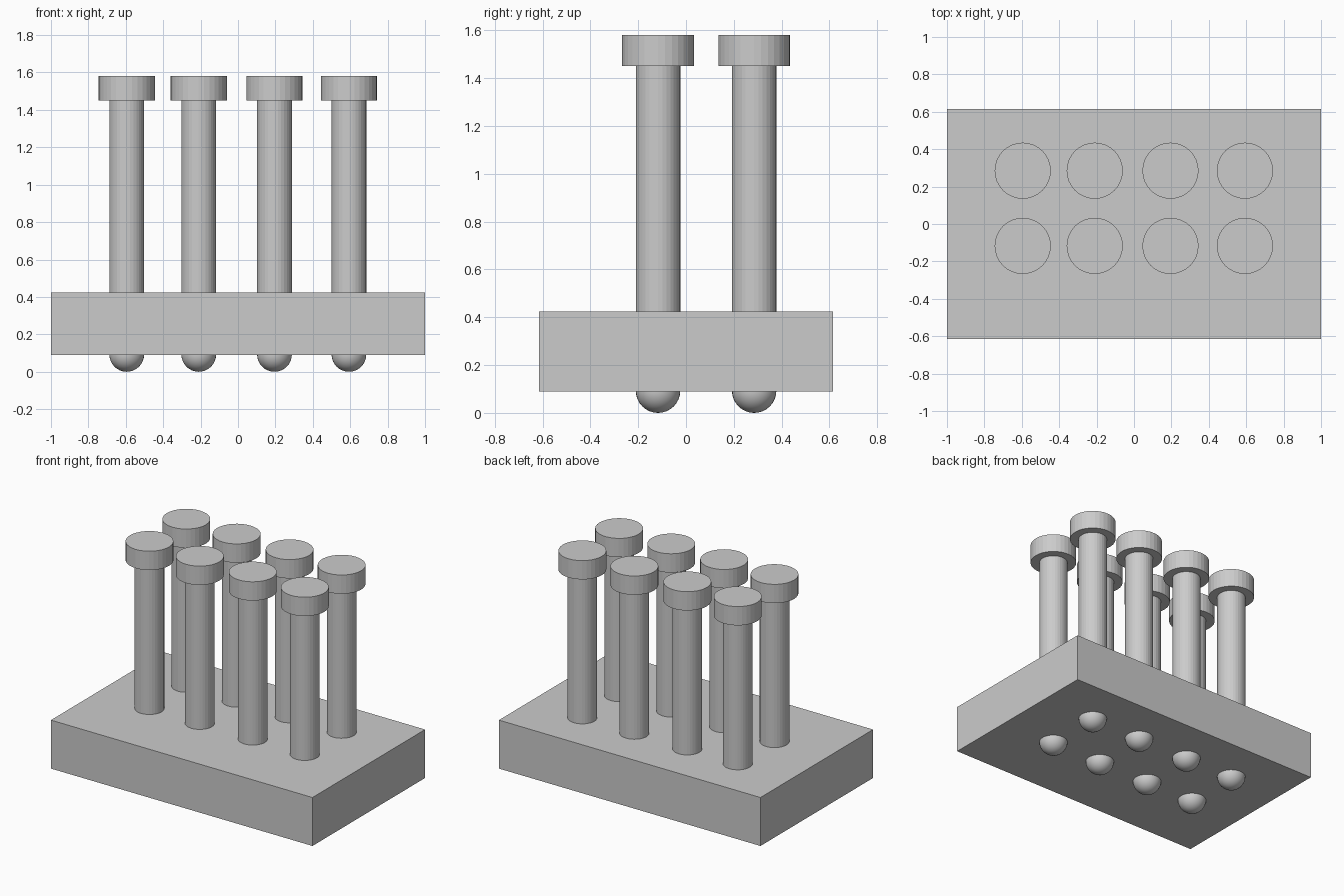
import bpy

old = bpy.data.objects.get("Cube")
if old:
    bpy.data.objects.remove(old, do_unlink=True)

grey = bpy.data.materials.new("light grey")
grey.use_nodes = True
colour = (0.6, 0.6, 0.6, 1)
grey.diffuse_color = colour
grey.node_tree.nodes["Principled BSDF"].inputs["Base Color"].default_value = colour

BASE_BOTTOM, BASE_TOP = 0.09, 0.425
CAP_BOTTOM, CAP_TOP = 1.45, 1.58
SHAFT_RADIUS, CAP_RADIUS = 0.093, 0.15


def finish(name):
    ob = bpy.context.object
    ob.name = name
    ob.data.materials.append(grey)
    return ob


def cylinder(name, x, y, bottom, top, radius):
    bpy.ops.mesh.primitive_cylinder_add(
        vertices=32, radius=radius, depth=top - bottom,
        location=(x, y, (bottom + top) / 2))
    return finish(name)


# Rectangular base block
bpy.ops.mesh.primitive_cube_add(size=1, location=(0, 0, (BASE_BOTTOM + BASE_TOP) / 2))
bpy.context.object.scale = (2, 1.23, BASE_TOP - BASE_BOTTOM)
finish("base_block")

# Two rows of capped pins, each with a rounded tip below the block
for row, y in (("front", -0.117), ("back", 0.285)):
    for i, x in enumerate((-0.595, -0.21, 0.195, 0.593), 1):
        tag = f"{row}_{i}"
        cylinder(f"pin_shaft_{tag}", x, y, SHAFT_RADIUS, CAP_BOTTOM, SHAFT_RADIUS)
        cylinder(f"pin_cap_{tag}", x, y, CAP_BOTTOM, CAP_TOP, CAP_RADIUS)
        bpy.ops.mesh.primitive_uv_sphere_add(
            segments=32, ring_count=16, radius=SHAFT_RADIUS,
            location=(x, y, SHAFT_RADIUS))
        finish(f"pin_tip_{tag}")
        bpy.ops.object.shade_smooth()
